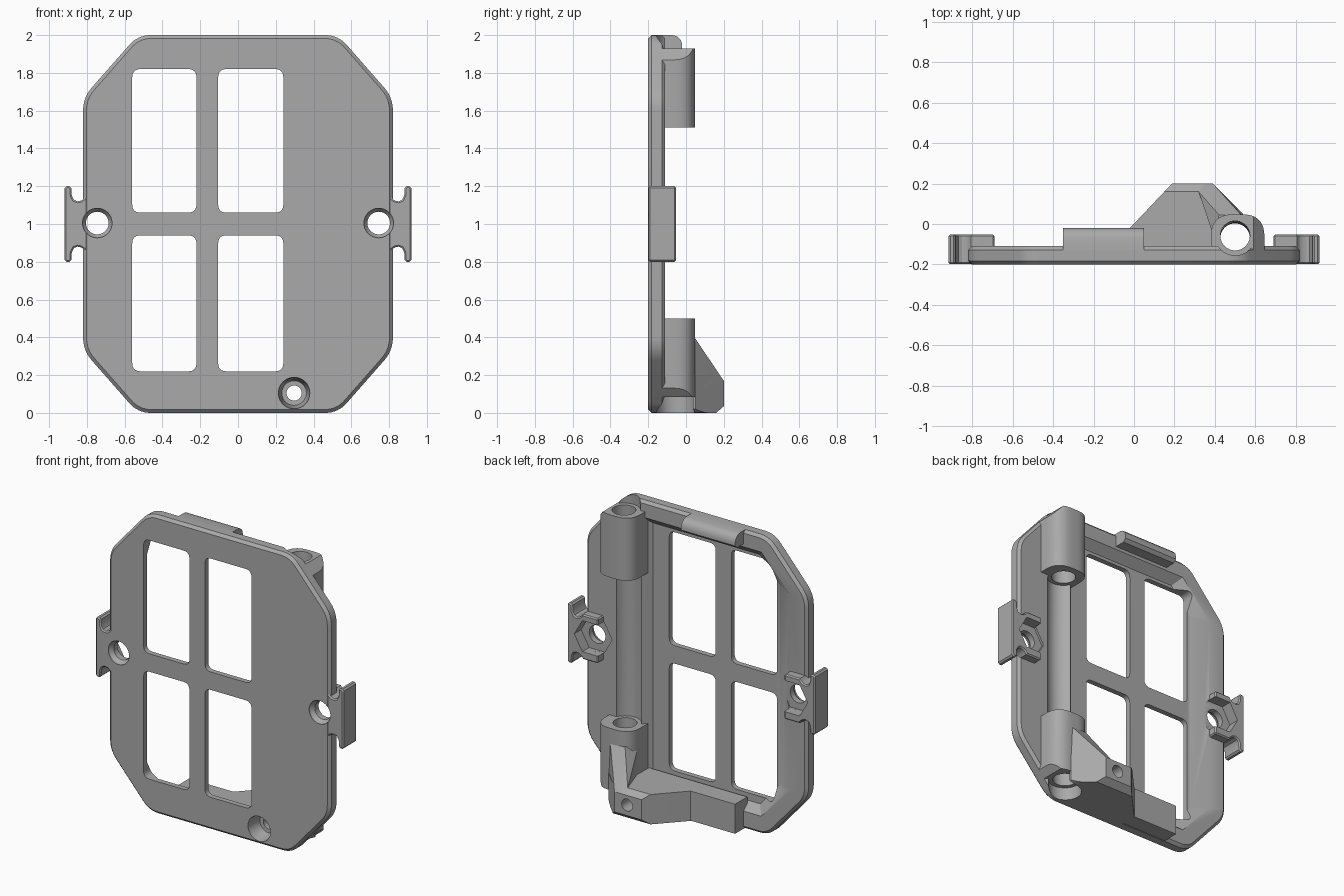
import bpy, bmesh, math
from mathutils import Vector

cube = bpy.data.objects.get("Cube")
if cube:
    bpy.data.objects.remove(cube)

grey = bpy.data.materials.new("plain_grey")
grey.use_nodes = True
grey.diffuse_color = (0.4, 0.4, 0.4, 1)
grey.node_tree.nodes["Principled BSDF"].inputs["Base Color"].default_value = (0.4, 0.4, 0.4, 1)


def finish(name, bm):
    bmesh.ops.recalc_face_normals(bm, faces=bm.faces)
    mesh = bpy.data.meshes.new(name)
    bm.to_mesh(mesh)
    bm.free()
    mesh.materials.append(grey)
    obj = bpy.data.objects.new(name, mesh)
    bpy.context.collection.objects.link(obj)
    return obj


def loft(name, sections):
    """Closed solid through matching rings of points."""
    bm = bmesh.new()
    rings = [[bm.verts.new(p) for p in s] for s in sections]
    for a, b in zip(rings, rings[1:]):
        for i in range(len(a)):
            j = (i + 1) % len(a)
            bm.faces.new((a[i], a[j], b[j], b[i]))
    bm.faces.new(rings[0])
    bm.faces.new(rings[-1])
    return finish(name, bm)


def hull(name, points):
    bm = bmesh.new()
    for p in points:
        bm.verts.new(p)
    bmesh.ops.convex_hull(bm, input=bm.verts)
    return finish(name, bm)


def slab(name, outline, y0, y1):
    """Outline in x, z extruded along y."""
    return loft(name, [[(x, y, z) for x, z in outline] for y in (y0, y1)])


def post(name, outline, z0, z1):
    """Outline in x, y extruded along z."""
    return loft(name, [[(x, y, z) for x, y in outline] for z in (z0, z1)])


def rect(x0, x1, z0, z1):
    return [(x0, z0), (x1, z0), (x1, z1), (x0, z1)]


def rounded(points, cut, steps=8):
    """Round every corner, starting a given distance before it."""
    out = []
    for i, p in enumerate(points):
        p = Vector(p)
        a, b = (Vector(points[i - 1]) - p), (Vector(points[(i + 1) % len(points)]) - p)
        a, b = p + a.normalized() * cut, p + b.normalized() * cut
        for k in range(steps + 1):
            t = k / steps
            out.append(tuple(a * (1 - t) ** 2 + p * 2 * t * (1 - t) + b * t ** 2))
    return out


def circle(cx, cy, r, n=40):
    return [(cx + r * math.cos(math.tau * i / n), cy + r * math.sin(math.tau * i / n)) for i in range(n)]


def apply_mod(obj, kind, **settings):
    mod = obj.modifiers.new(kind.lower(), kind)
    for key, value in settings.items():
        setattr(mod, key, value)
    bpy.context.view_layer.objects.active = obj
    bpy.ops.object.modifier_apply(modifier=mod.name)


def chamfer(obj, width):
    apply_mod(obj, "BEVEL", width=width, segments=1, limit_method="ANGLE", angle_limit=math.radians(60))


def boolean(obj, cutters, operation="DIFFERENCE"):
    for c in cutters:
        apply_mod(obj, "BOOLEAN", object=c, operation=operation, solver="EXACT")


def octagon(x0, x1, z0, z1, cx, cz, left_only=False):
    pts = [(x0, z1 - cz), (x0, z0 + cz), (x0 + cx, z0)]
    pts += [(x1, z0), (x1, z1)] if left_only else [(x1 - cx, z0), (x1, z0 + cz), (x1, z1 - cz), (x1 - cx, z1)]
    return pts + [(x0 + cx, z1)]


def bent_bore(name, r):
    """Gently bowed rod along the hinge axis."""
    rings = []
    for i in range(25):
        z = -0.1 + 2.2 * i / 24
        y = -0.055 - 0.02 * (1 - (z - 1) ** 2)
        rings.append([(x, yy, z) for x, yy in circle(0.5, y, r)])
    return loft(name, rings)


# Cutters
outline = rounded(octagon(-0.82, 0.82, 0, 2, 0.29, 0.33), 0.07)
limit = slab("outline_limit", outline, -0.19, 0.4)
wide, low = octagon(-0.69, 0.41, 0.12, 1.89, 0.21, 0.23, True), octagon(-0.585, 0.36, 0.17, 1.84, 0.15, 0.17, True)
recess = loft("recess_cutter", [[(x, y, z) for x, z in s] for s, y in ((low, -0.165), (wide, -0.11), (wide, 0))])
windows = [slab("window_cutter", rounded(rect(x0, x1, z0, z1), 0.045), -0.3, 0)
           for x0, x1 in ((-0.56, -0.22), (-0.105, 0.24)) for z0, z1 in ((0.22, 0.94), (1.06, 1.82))]
trough = bent_bore("trough_cutter", 0.1)
bore = bent_bore("bore_cutter", 0.073)
clearance = post("clearance_cutter", circle(0.5, -0.055, 0.1), -0.1, 0.085)


def stepped_hole(x, z, steps):
    return loft("hole_cutter", [[(a, y, b) for a, b in circle(x, z, r)] for y, r in steps])


screw_hole = stepped_hole(0.297, 0.105, ((-0.3, 0.085), (-0.19, 0.083), (-0.1, 0.065), (-0.099, 0.04), (0.3, 0.04)))
side_holes = {s: stepped_hole(0.745 * s, 1.005, ((-0.3, 0.08), (-0.19, 0.078), (-0.165, 0.06), (0.2, 0.06)))
              for s in (-1, 1)}

# Main plate
plate = slab("plate", outline, -0.2, -0.11)
chamfer(plate, 0.018)
boolean(plate, [recess, trough, screw_hole] + windows + list(side_holes.values()))
parts = [plate]

# Hinge tubes
tube_profile = rounded([(0.38, -0.175), (0.645, -0.175), (0.645, 0.048), (0.38, 0.048)], 0.01, 1)[:4]
tube_profile += rounded([(0.645, -0.175), (0.645, 0.048), (0.38, 0.048), (0.38, -0.175)], 0.11, 10)[11:33]
for name, z0, z1 in (("lower_tube", 0.085, 0.5), ("upper_tube", 1.51, 1.93)):
    tube = post(name, tube_profile, z0, z1)
    boolean(tube, [bore])
    boolean(tube, [limit], "INTERSECT")
    parts.append(tube)

# Screw bracket on the lower edge
foot = [(-0.02, -0.15), (-0.02, -0.02), (0.15, 0.16), (0.43, 0.16), (0.54, 0.05), (0.54, -0.15)]
bracket = hull("screw_bracket", [(x, y, z) for x, y in foot for z in (0, 0.2)]
               + [(x, 0.2, z) for x in (0.19, 0.39) for z in (0.035, 0.17)])
boolean(bracket, [trough, clearance, screw_hole])
boolean(bracket, [limit], "INTERSECT")
parts.append(bracket)

# Sloping rib between bracket and tube
rib = hull("bracket_rib", [(0.4, -0.08, 0.4), (0.53, -0.08, 0.4), (0.42, 0.045, 0.4), (0.53, 0.045, 0.4),
                           (0.32, 0.16, 0.2), (0.43, 0.16, 0.2), (0.39, 0.2, 0.17), (0.35, 0.2, 0.17),
                           (0.39, 0.2, 0.1), (0.54, 0.05, 0.1), (0.4, -0.08, 0.1), (0.54, -0.08, 0.1)])
boolean(rib, [bore, screw_hole])
parts.append(rib)

# Lips on the upper and lower edges
parts.append(slab("lower_lip", rect(-0.35, 0.0, 0.002, 0.2), -0.15, -0.02))
lip = [(-0.15, 1.91), (-0.04, 1.91), (-0.02, 1.93), (-0.02, 1.95), (-0.028, 1.975), (-0.045, 1.992), (-0.07, 2), (-0.15, 2)]
parts.append(loft("upper_lip", [[(x, y, z) for y, z in lip] for x in (-0.35, 0.05)]))

# Side clips with nut pockets
half = [(0.69, 0.15), (0.805, 0.15), (0.815, 0.135), (0.83, 0.124), (0.85, 0.12), (0.868, 0.127), (0.88, 0.15),
        (0.882, 0.19), (0.892, 0.2), (0.908, 0.2), (0.918, 0.19)]
for side, name in ((1, "left_clip"), (-1, "right_clip")):
    shape = [(side * x, 1 + z) for x, z in half] + [(side * x, 1 - z) for x, z in reversed(half)]
    clip = slab(name, shape, -0.198, -0.052)
    chamfer(clip, 0.008)
    nut = slab("nut_cutter", circle(0.745 * side, 1.005, 0.12, 6), -0.125, 0.1)
    # The pocket opens towards the middle, and the clip stays flush with the plate there
    mouth = slab("mouth_cutter", rect(*sorted((0.6 * side, 0.74 * side)), 0.901, 1.109), -0.111, 0.1)
    boolean(clip, [nut, mouth, side_holes[side]])
    boolean(plate, [nut])
    for c in (nut, mouth):
        bpy.data.objects.remove(c)
    parts.append(clip)

for c in [limit, recess, trough, bore, clearance, screw_hole] + windows + list(side_holes.values()):
    bpy.data.objects.remove(c)

# Smooth rounds, sharp corners
bpy.ops.object.select_all(action="DESELECT")
for p in parts:
    p.select_set(True)
bpy.context.view_layer.objects.active = plate
bpy.ops.object.shade_smooth_by_angle(angle=math.radians(30))
